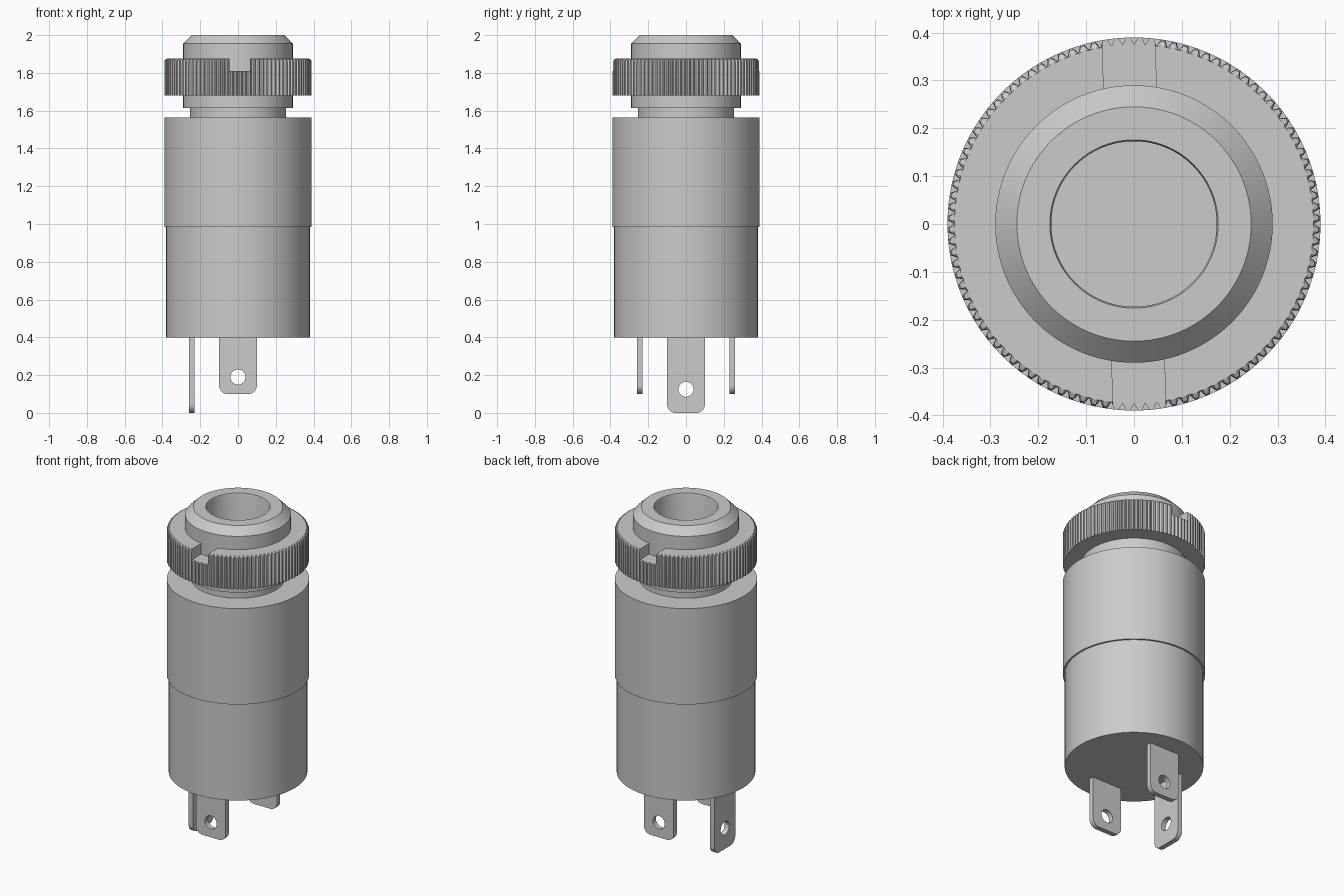
import bpy, bmesh, math
from math import cos, sin, pi, radians
from mathutils import Matrix

if "Cube" in bpy.data.objects:
    bpy.data.objects.remove(bpy.data.objects["Cube"], do_unlink=True)

grey = bpy.data.materials.new("plain_grey")
grey.use_nodes = True
grey.diffuse_color = (0.6, 0.6, 0.6, 1)
grey.node_tree.nodes["Principled BSDF"].inputs["Base Color"].default_value = (0.6, 0.6, 0.6, 1)


def activate(obj):
    bpy.ops.object.select_all(action='DESELECT')
    obj.select_set(True)
    bpy.context.view_layer.objects.active = obj


def finish(obj):
    obj.data.materials.clear()
    obj.data.materials.append(grey)
    activate(obj)
    bpy.ops.object.shade_smooth_by_angle(angle=radians(25))


def lathe(name, profile, steps=96, limit=lambda j: 1.0):
    """Spin (radius, z) points; limit(j) caps the radius at step j."""
    bm = bmesh.new()
    rings = []
    for r, z in profile:
        ring = []
        for j in range(steps):
            a = 2 * pi * j / steps
            rad = min(r, limit(j))
            ring.append(bm.verts.new((rad * cos(a), rad * sin(a), z)))
        rings.append(ring)
    for low, high in zip(rings, rings[1:]):
        for j in range(steps):
            k = (j + 1) % steps
            bm.faces.new((low[j], low[k], high[k], high[j]))
    bmesh.ops.remove_doubles(bm, verts=bm.verts, dist=1e-5)
    mesh = bpy.data.meshes.new(name)
    bm.to_mesh(mesh)
    bm.free()
    obj = bpy.data.objects.new(name, mesh)
    bpy.context.collection.objects.link(obj)
    return obj


# Cylindrical housing in two slightly different diameters
finish(lathe("lower_housing", [(0, 0.4), (0.38, 0.4), (0.38, 0.985)]))
finish(lathe("upper_housing", [(0.38, 0.985), (0.39, 0.985), (0.39, 1.565), (0.255, 1.565)]))

# Neck, chamfered sleeve and the deep bore inside it
finish(lathe("neck", [(0.255, 1.565), (0.255, 1.615)]))
finish(lathe("sleeve", [(0.255, 1.615), (0.29, 1.615), (0.29, 1.955), (0.245, 2.0), (0.176, 2.0),
                        (0.173, 1.99), (0.173, 0.5), (0, 0.5)]))

# Knurled ring nut with V grooves and a softened top edge
nut = lathe("ring_nut", [(0.28, 1.68), (0.39, 1.68), (0.39, 1.86), (0.386, 1.87),
                         (0.376, 1.875), (0.28, 1.875), (0.28, 1.68)],
            steps=300, limit=lambda j: 0.375 if j % 3 == 0 else 0.39)

# Spanner slot across the nut
bpy.ops.mesh.primitive_cube_add(size=1)
cutter = bpy.context.object
cutter.name = "slot_cutter"
cutter.hide_render = True
cutter.data.transform(Matrix.Diagonal((0.11, 1.0, 0.2, 1)))
cutter.matrix_world = Matrix.Translation((0, 0, 1.91)) @ Matrix.Rotation(radians(1.7), 4, 'Z')
cut = nut.modifiers.new("slot", 'BOOLEAN')
cut.operation = 'DIFFERENCE'
cut.solver = 'EXACT'
cut.object = cutter
bpy.context.view_layer.update()
activate(nut)
bpy.ops.object.modifier_apply(modifier="slot")
bpy.data.objects.remove(cutter, do_unlink=True)
finish(nut)


def arc(cx, cy, r, start, end, n):
    return [(cx + r * cos(radians(start + (end - start) * i / n)),
             cy + r * sin(radians(start + (end - start) * i / n))) for i in range(n + 1)]


def terminal(name, bottom, hole_z, angle):
    """Flat solder tab with rounded lower corners and a round hole."""
    w, r, top = 0.1, 0.045, 0.402
    outline = ([(w, top), (-w, top)]
               + arc(r - w, bottom + r, r, 180, 270, 8)
               + arc(w - r, bottom + r, r, 270, 360, 8))
    hole = arc(0, hole_z, 0.04, 0, 360, 32)[:-1]
    curve = bpy.data.curves.new(name, 'CURVE')
    curve.dimensions = '2D'
    curve.fill_mode = 'BOTH'
    curve.extrude = 0.015
    for pts in (outline, hole):
        spline = curve.splines.new('POLY')
        spline.points.add(len(pts) - 1)
        for p, (x, y) in zip(spline.points, pts):
            p.co = (x, y, 0, 1)
        spline.use_cyclic_u = True
    obj = bpy.data.objects.new(name, curve)
    bpy.context.collection.objects.link(obj)
    obj.matrix_world = (Matrix.Rotation(radians(angle), 4, 'Z')
                        @ Matrix.Translation((0, -0.245, 0))
                        @ Matrix.Rotation(pi / 2, 4, 'X'))
    activate(obj)
    bpy.ops.object.convert(target='MESH')
    finish(bpy.context.object)


# Three solder terminals: two short, one long on the right side
terminal("front_terminal", 0.1, 0.19, 0)
terminal("back_terminal", 0.1, 0.19, 180)
terminal("right_terminal", 0.0, 0.125, -90)
